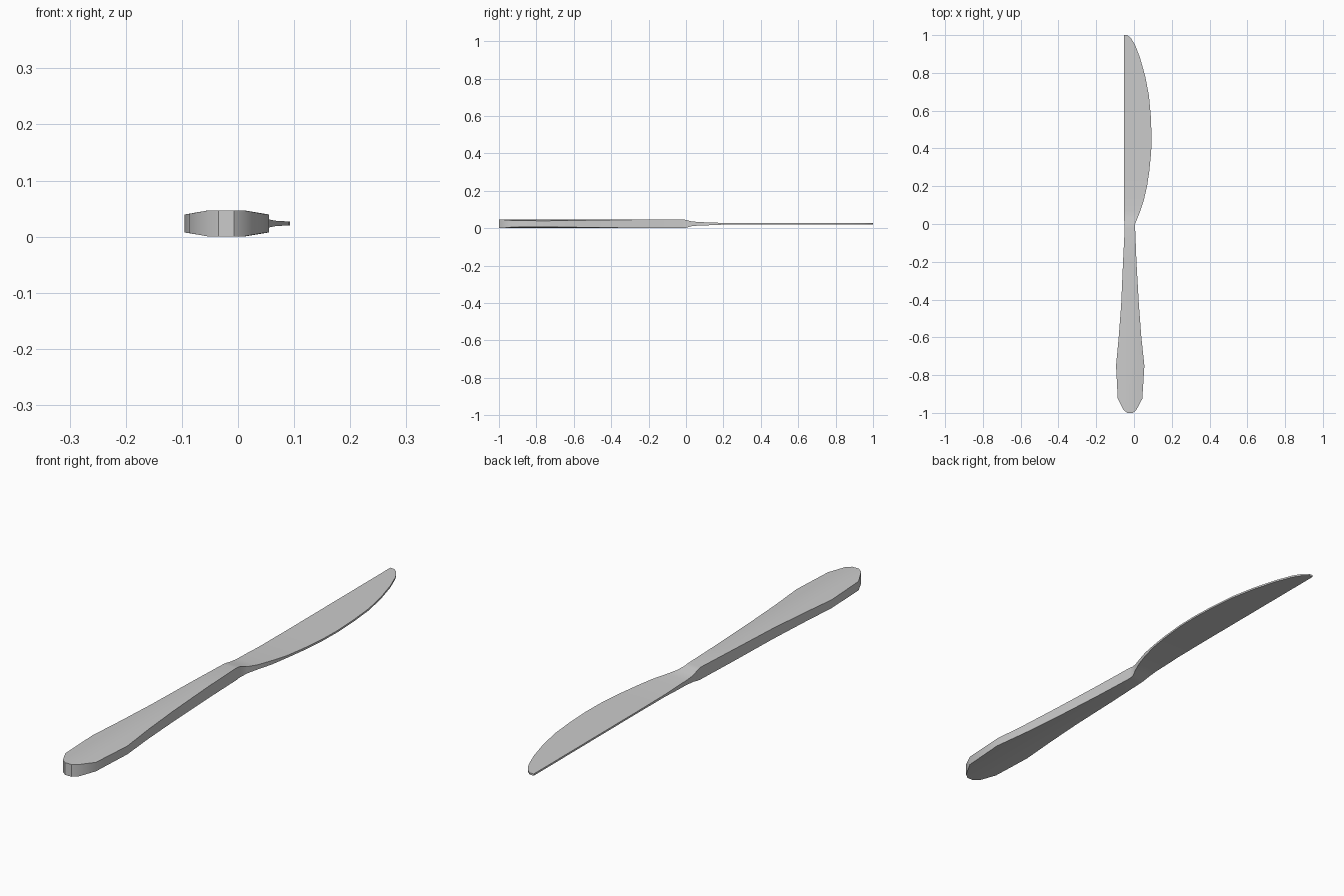
import bpy, bmesh

if "Cube" in bpy.data.objects:
    bpy.data.objects.remove(bpy.data.objects["Cube"])

ZC = 0.0235  # mid height


def handle_half(dx):
    """Half thickness of the handle: flat in the middle, falling to the sides."""
    return 0.0235 - 0.0075 * min(1, max(0, (abs(dx) - 0.03) / 0.042))


# handle outline: y, left x, right x
handle = [(-1.0, -0.035, -0.007), (-0.985, -0.055, 0.012), (-0.925, -0.086, 0.044),
          (-0.75, -0.095, 0.055), (-0.6, -0.081, 0.039), (-0.43, -0.068, 0.026),
          (-0.2, -0.058, 0.013), (-0.02, -0.049, 0.006)]

# blade outline: y, left x, right x, half thickness
blade = [(0.0, -0.05, 0.006, 0.021), (0.03, -0.053, 0.018, 0.013),
         (0.07, -0.053, 0.034, 0.009), (0.13, -0.053, 0.053, 0.0075),
         (0.2, -0.053, 0.069, 0.0045), (0.28, -0.053, 0.081, 0.004),
         (0.38, -0.053, 0.091, 0.0035), (0.47, -0.053, 0.093, 0.0035),
         (0.57, -0.053, 0.089, 0.0035), (0.68, -0.053, 0.079, 0.0035),
         (0.78, -0.053, 0.06, 0.0035), (0.88, -0.053, 0.032, 0.0035),
         (0.95, -0.053, 0.005, 0.0035), (0.985, -0.053, -0.017, 0.0035),
         (1.0, -0.053, -0.036, 0.0035)]

# eight-sided cross-sections
rings = []
for y, l, r in handle:
    c, w = (l + r) / 2, (r - l) / 2
    inner = min(0.03, w * 0.5)
    rings.append([(c + d, y, handle_half(d)) for d in (-w, -inner, inner, w)])
for y, l, r, h in blade:
    rings.append([(l + (r - l) * t, y, h) for t in (0, 0.3, 0.7, 1)])

# loft the knife from butt to tip
bm = bmesh.new()
loops = []
for ring in rings:
    top = [bm.verts.new((x, y, ZC + h)) for x, y, h in ring]
    low = [bm.verts.new((x, y, ZC - h)) for x, y, h in reversed(ring)]
    loops.append(top + low)
for a, b in zip(loops, loops[1:]):
    for i in range(8):
        j = (i + 1) % 8
        bm.faces.new((a[i], a[j], b[j], b[i]))
bm.faces.new(loops[0])
bm.faces.new(loops[-1])
bmesh.ops.recalc_face_normals(bm, faces=bm.faces[:])

mesh = bpy.data.meshes.new("table_knife")
bm.to_mesh(mesh)
bm.free()
knife = bpy.data.objects.new("table_knife", mesh)
bpy.context.collection.objects.link(knife)
bpy.context.view_layer.objects.active = knife
knife.select_set(True)
bpy.ops.object.shade_smooth_by_angle(angle=0.6)
